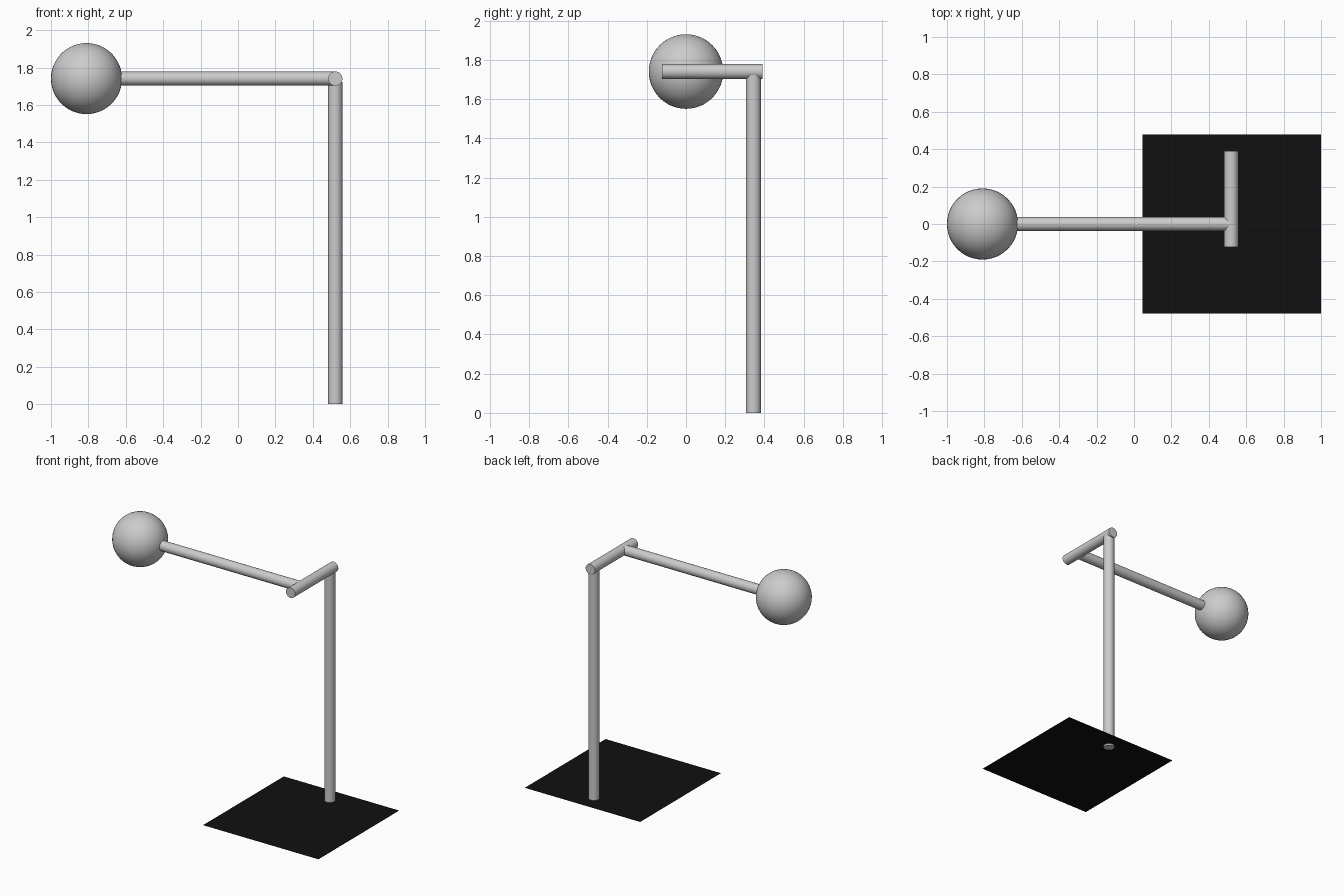
import bpy
from mathutils import Vector

if "Cube" in bpy.data.objects:
    bpy.data.objects.remove(bpy.data.objects["Cube"])

R = 0.038      # tube radius
H = 1.741      # height of the arm axis
PX = 0.52      # post x position
PY = 0.344     # post y position


def smooth(obj):
    bpy.ops.object.select_all(action='DESELECT')
    obj.select_set(True)
    bpy.context.view_layer.objects.active = obj
    bpy.ops.object.shade_smooth_by_angle()


def tube(name, start, end, radius=R):
    a, b = Vector(start), Vector(end)
    bpy.ops.mesh.primitive_cylinder_add(
        vertices=32, radius=radius, depth=(b - a).length, location=(a + b) / 2,
        rotation=(b - a).to_track_quat('Z', 'Y').to_euler())
    obj = bpy.context.object
    obj.name = name
    smooth(obj)
    return obj


# Thin black base sheet, just above the foot of the post
bpy.ops.mesh.primitive_plane_add(size=0.955, location=(0.5225, 0, 0.012))
base = bpy.context.object
base.name = "base_sheet"
black = bpy.data.materials.new("black")
black.diffuse_color = (0.005, 0.005, 0.005, 1)
black.use_nodes = True
black.node_tree.nodes["Principled BSDF"].inputs["Base Color"].default_value = black.diffuse_color
base.data.materials.append(black)

# Upright post, short cross bar and long arm
tube("post", (PX, PY, 0), (PX, PY, 1.724))
tube("cross_bar", (PX, -0.122, H), (PX, 0.389, H))
tube("arm", (-0.66, 0, H), (PX, 0, H), 0.037)

# Ball at the end of the arm
bpy.ops.mesh.primitive_uv_sphere_add(segments=48, ring_count=24, radius=0.19,
                                     location=(-0.81, 0, H))
ball = bpy.context.object
ball.name = "ball"
smooth(ball)
